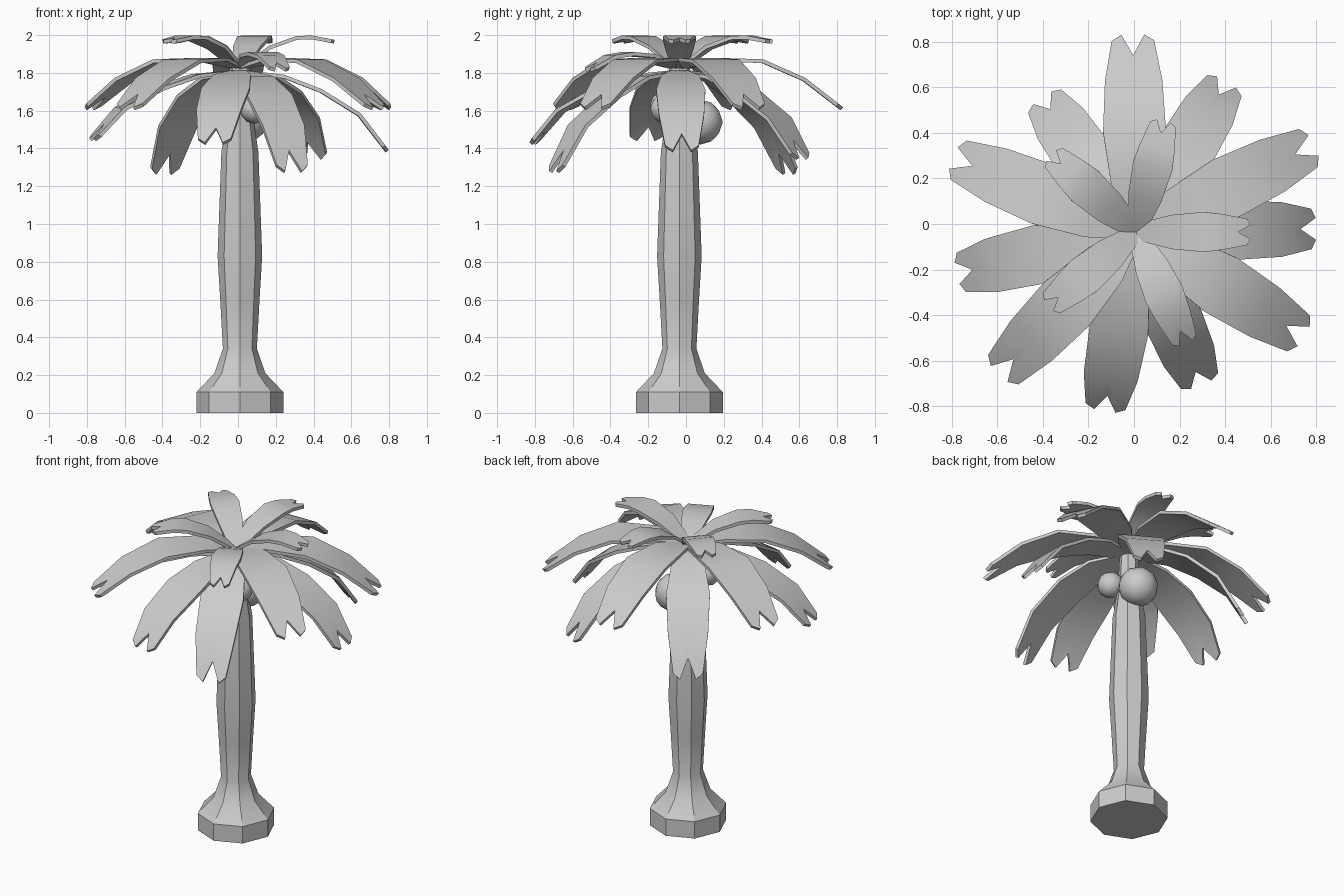
import bpy, bmesh, math

if "Cube" in bpy.data.objects:
    bpy.data.objects.remove(bpy.data.objects["Cube"])

CX, CY = 0.01, -0.035   # trunk axis


def finish(name, bm, thickness=0):
    bmesh.ops.recalc_face_normals(bm, faces=bm.faces)
    me = bpy.data.meshes.new(name)
    bm.to_mesh(me)
    bm.free()
    ob = bpy.data.objects.new(name, me)
    bpy.context.collection.objects.link(ob)
    bpy.ops.object.select_all(action='DESELECT')
    ob.select_set(True)
    bpy.context.view_layer.objects.active = ob
    if thickness:
        mod = ob.modifiers.new("thickness", 'SOLIDIFY')
        mod.thickness = thickness
        mod.offset = 0
        bpy.ops.object.modifier_apply(modifier=mod.name)
    bpy.ops.object.shade_smooth_by_angle(angle=math.radians(30))
    return ob


# Eight-sided trunk with a swollen foot
def trunk():
    profile = [(0.23, 0), (0.23, 0.11), (0.135, 0.21), (0.09, 0.34), (0.103, 0.58),
               (0.118, 0.83), (0.098, 1.38), (0.065, 1.6), (0.055, 1.83)]
    bm = bmesh.new()
    rings = [[bm.verts.new((CX + r * math.cos(k * math.pi / 4),
                            CY + r * math.sin(k * math.pi / 4), z)) for k in range(8)]
             for r, z in profile]
    for a, b in zip(rings, rings[1:]):
        for k in range(8):
            j = (k + 1) % 8
            bm.faces.new((a[k], a[j], b[j], b[k]))
    bm.faces.new(rings[0])
    bm.faces.new(rings[-1])
    finish("trunk", bm)


# Arched leaf strip with a forked tip
def frond(name, angle, path, widths):
    ca, sa = math.cos(math.radians(angle)), math.sin(math.radians(angle))
    bm = bmesh.new()

    def vert(s, w):
        i = min(int(s), 3)
        f = s - i
        r = path[i][0] * (1 - f) + path[i + 1][0] * f
        z = path[i][1] * (1 - f) + path[i + 1][1] * f
        return bm.verts.new((CX + r * ca - w * sa, CY + r * sa + w * ca, z))

    rows = [[vert(i, w * h) for w in (-1, 0, 1)] for i, h in enumerate(widths)]
    for a, b in zip(rows, rows[1:]):
        for k in range(2):
            bm.faces.new((a[k], a[k + 1], b[k + 1], b[k]))
    notch = vert(3.55, 0)
    h = widths[3]
    for side, outer in ((-1, rows[3][0]), (1, rows[3][2])):
        bm.faces.new((outer, rows[3][1], notch,
                      vert(4, side * h * 0.4), vert(3.87, side * h * 0.74)))
    finish(name, bm, 0.02)


trunk()

# Crown: five short upward fronds
up = [(0.0, 1.82), (0.16, 1.935), (0.3, 1.985), (0.38, 1.988), (0.5, 1.965)]
low_up = [(0.0, 1.82), (0.17, 1.89), (0.3, 1.9), (0.4, 1.885), (0.53, 1.815)]
for i, a in enumerate((0, 76, 138, 220, 294)):
    frond(f"top_frond_{i}", a, low_up if a == 294 else up, (0.035, 0.075, 0.088, 0.078))

# Middle ring: five wide spreading fronds
mid = [(0.02, 1.83), (0.2, 1.87), (0.44, 1.862), (0.66, 1.765), (0.86, 1.61)]
for i, a in enumerate((26, 91, 158, 226, 328)):
    frond(f"middle_frond_{i}", a, mid, (0.04, 0.105, 0.138, 0.126))

# Lower ring: six drooping fronds (angle, reach, drop)
low = [(0.03, 0.0), (0.3, 0.06), (0.55, 0.24), (0.81, 0.54), (1.0, 1.0)]
for i, (a, reach, drop) in enumerate(((1, 0.78, 0.42), (59, 0.76, 0.46), (125, 0.71, 0.54),
                                      (193, 0.80, 0.36), (260, 0.79, 0.38), (293, 0.72, 0.53))):
    path = [(r * reach, 1.805 - d * drop) for r, d in low]
    frond(f"lower_frond_{i}", a, path, (0.04, 0.1, 0.13, 0.12))

# Coconuts under the crown
for i, (x, y, z, r) in enumerate(((0.03, 0.075, 1.54, 0.12), (0.09, -0.11, 1.61, 0.08),
                                  (-0.08, -0.11, 1.63, 0.08))):
    bm = bmesh.new()
    bmesh.ops.create_icosphere(bm, subdivisions=2, radius=r)
    bmesh.ops.translate(bm, verts=bm.verts, vec=(x, y, z))
    finish(f"coconut_{i}", bm)
